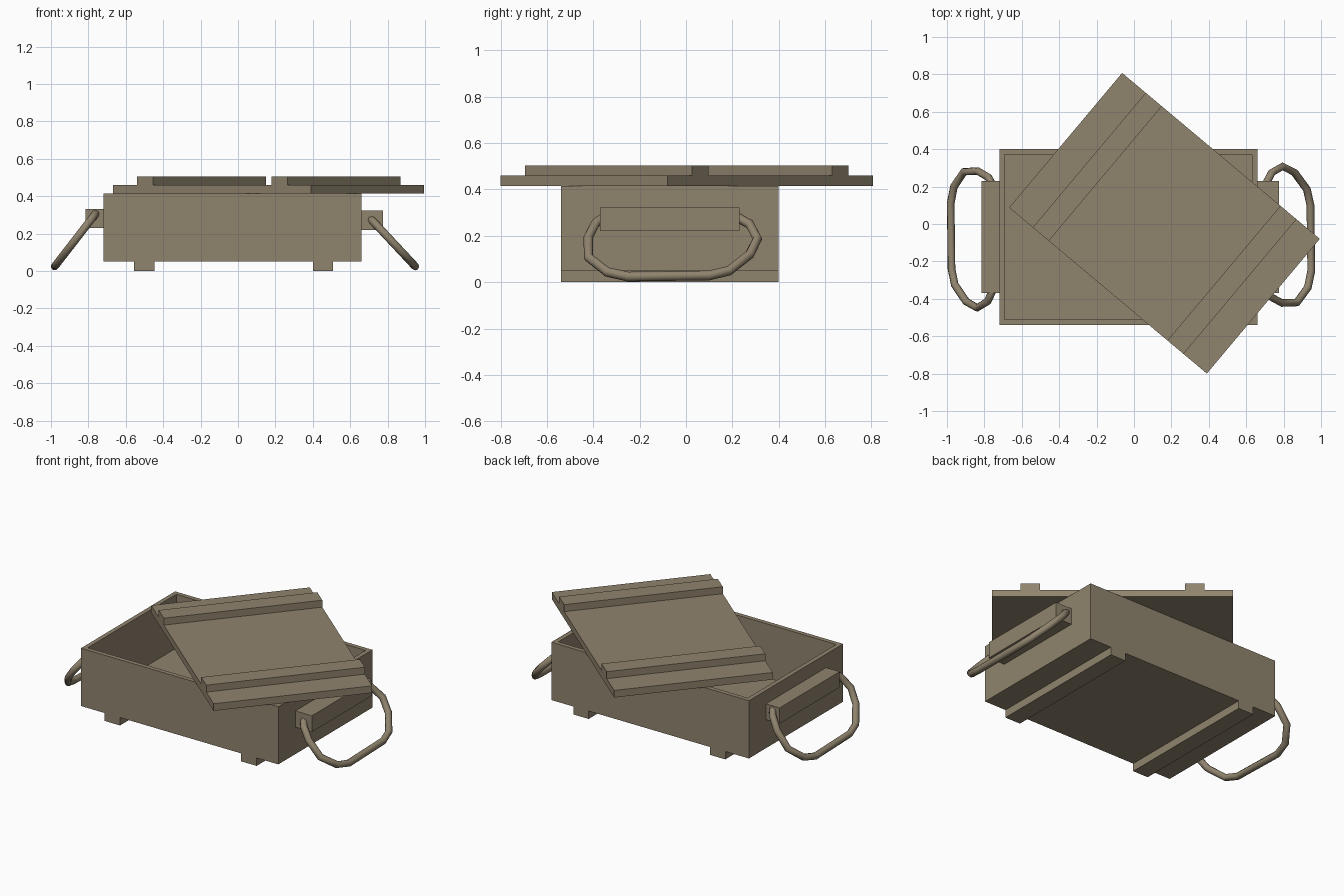
import bpy, bmesh, math
from mathutils import Matrix, Vector

if "Cube" in bpy.data.objects:
    bpy.data.objects.remove(bpy.data.objects["Cube"])

wood = bpy.data.materials.new("drab_wood")
wood.diffuse_color = (0.28, 0.23, 0.155, 1)
wood.use_nodes = True
wood.node_tree.nodes["Principled BSDF"].inputs["Base Color"].default_value = wood.diffuse_color


def add_object(name, mesh):
    mesh.materials.clear()
    mesh.materials.append(wood)
    ob = bpy.data.objects.new(name, mesh)
    bpy.context.collection.objects.link(ob)
    return ob


def box(name, lo, hi, matrix=Matrix(), cavity=None):
    """Box between two corners; cavity = (wall thickness, depth) hollows it from the top."""
    lo, hi = Vector(lo), Vector(hi)
    bm = bmesh.new()
    bmesh.ops.create_cube(bm, size=1, matrix=matrix @ Matrix.Translation((lo + hi) / 2)
                          @ Matrix.Diagonal((*(hi - lo), 1)))
    if cavity:
        bm.normal_update()
        top = max(bm.faces, key=lambda f: f.normal.z)
        bmesh.ops.inset_region(bm, faces=[top], thickness=cavity[0])
        res = bmesh.ops.extrude_face_region(bm, geom=[top])
        verts = [g for g in res["geom"] if isinstance(g, bmesh.types.BMVert)]
        bmesh.ops.translate(bm, verts=verts, vec=(0, 0, -cavity[1]))
        if top.is_valid:
            bmesh.ops.delete(bm, geom=[top], context='FACES')
        bmesh.ops.recalc_face_normals(bm, faces=bm.faces)
    mesh = bpy.data.meshes.new(name)
    bm.to_mesh(mesh)
    bm.free()
    return add_object(name, mesh)


# Open crate body with runners underneath
box("crate_body", (-0.72, -0.54, 0.05), (0.66, 0.40, 0.415), cavity=(0.04, 0.34))
for side, x in (("left", -0.555), ("right", 0.40)):
    box(side + "_runner", (x, -0.54, 0.0), (x + 0.108, 0.40, 0.05))

# Lid lying askew, with two cleats across it
turn = Matrix.Translation((0.163, 0.004, 0)) @ Matrix.Rotation(math.radians(-40), 4, 'Z')
box("lid_board", (-0.69, -0.47, 0.415), (0.69, 0.47, 0.46), turn)
for side, x in (("left", -0.525), ("right", 0.415)):
    box(side + "_lid_cleat", (x, -0.47, 0.46), (x + 0.112, 0.47, 0.504), turn)

# Handle blocks on the ends
box("left_handle_block", (-0.815, -0.37, 0.23), (-0.72, 0.23, 0.33))
box("right_handle_block", (0.66, -0.37, 0.22), (0.775, 0.23, 0.323))

# Rope loops: (fraction down the slope, sideways offset)
LOOP = [(0, 0.27), (0, 0.30), (0.10, 0.345), (0.35, 0.378), (0.62, 0.345), (0.90, 0.255),
        (0.98, 0.17), (1, -0.18), (0.92, -0.27), (0.67, -0.35), (0.33, -0.352),
        (0.08, -0.32), (0, -0.29), (0, -0.27)]


def rope(name, start, end, flip):
    curve = bpy.data.curves.new(name + "_path", 'CURVE')
    curve.dimensions = '3D'
    curve.bevel_depth = 0.021
    curve.bevel_resolution = 2
    curve.use_fill_caps = True
    spline = curve.splines.new('POLY')
    spline.points.add(len(LOOP) - 1)
    for p, (t, y) in zip(spline.points, LOOP):
        p.co = (start[0] + t * (end[0] - start[0]), -0.07 + flip * y,
                start[1] + t * (end[1] - start[1]), 1)
    path = bpy.data.objects.new(name + "_path", curve)
    bpy.context.collection.objects.link(path)
    bpy.context.view_layer.update()
    mesh = bpy.data.meshes.new_from_object(
        path.evaluated_get(bpy.context.evaluated_depsgraph_get()))
    bpy.data.objects.remove(path)
    ob = add_object(name, mesh)
    bpy.ops.object.select_all(action='DESELECT')
    ob.select_set(True)
    bpy.context.view_layer.objects.active = ob
    bpy.ops.object.shade_smooth_by_angle(angle=math.radians(50))


rope("right_rope_handle", (0.713, 0.275), (0.948, 0.024), 1)
rope("left_rope_handle", (-0.762, 0.305), (-0.98, 0.024), -1)
